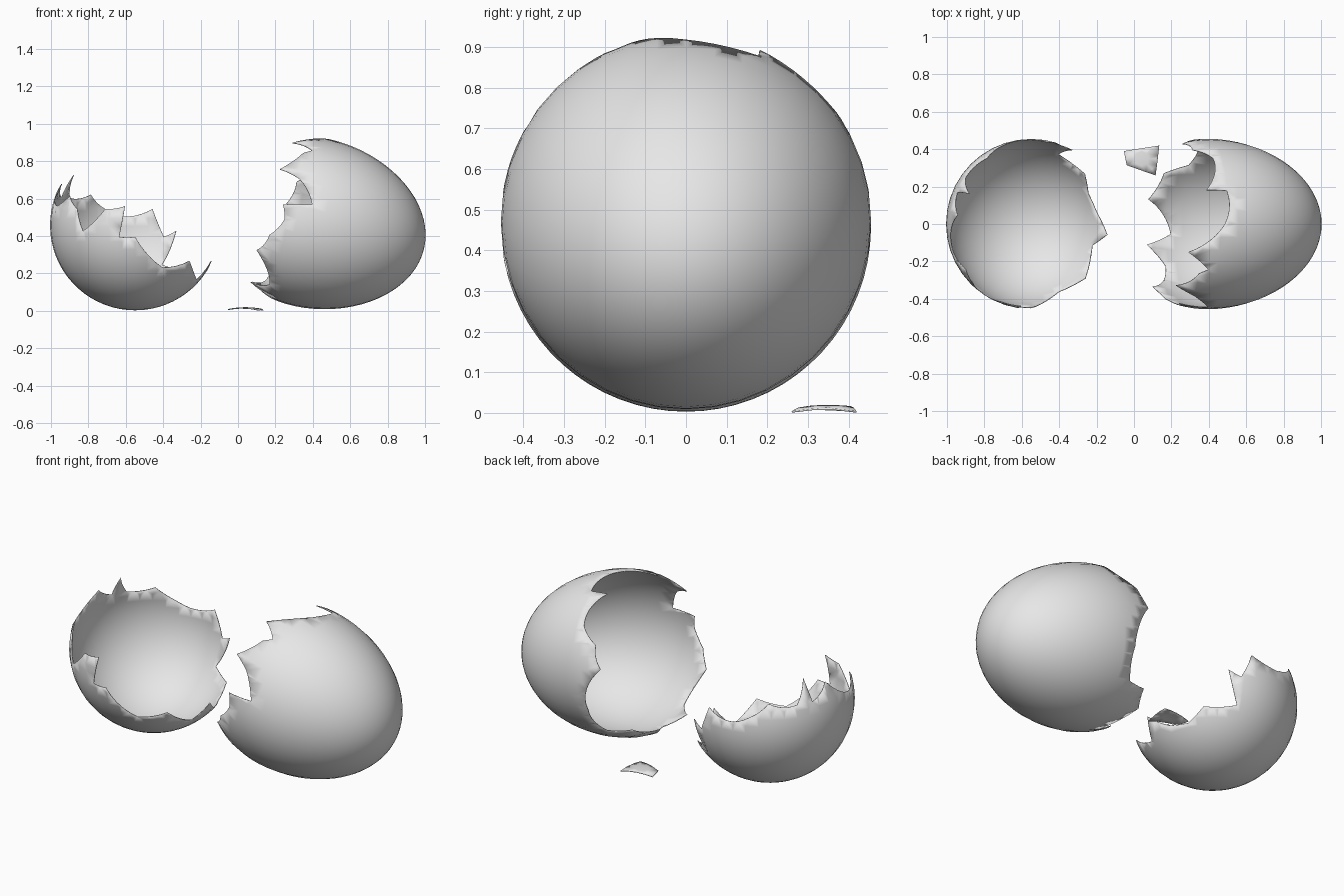
import bpy
import bmesh
from math import sin, cos, pi, radians
from mathutils import Vector, Matrix
from mathutils.geometry import delaunay_2d_cdt

if "Cube" in bpy.data.objects:
    bpy.data.objects.remove(bpy.data.objects["Cube"])

shell_white = bpy.data.materials.new("shell_white")
shell_white.use_nodes = True
COLOR = (0.8, 0.8, 0.8, 1)
shell_white.diffuse_color = COLOR
shell_white.node_tree.nodes["Principled BSDF"].inputs["Base Color"].default_value = COLOR


def polar(azimuth, angle):
    """Flat map of the egg: distance from the pole is the angle."""
    return Vector((cos(azimuth), sin(azimuth))) * angle


def shell(name, rim, center, frame, radius, tip, blunt, taper=0.0, rings=24, segments=40):
    """Piece of egg inside a jagged rim of (azimuth, angle from pole) in degrees."""
    corners = [polar(radians(a), radians(t)) for a, t in rim]
    outline = []
    for p, q in zip(corners, corners[1:] + corners[:1]):
        steps = max(1, round((q - p).length / 0.12))
        outline += [p.lerp(q, i / steps) for i in range(steps)]
    count = len(outline)
    reach = max(p.length for p in corners)
    grid = [Vector((0, 0))]
    for r in range(1, rings):
        grid += [polar(2 * pi * s / segments, reach * r / rings) for s in range(segments)]
    edges = [(i, (i + 1) % count) for i in range(count)]
    points, _, faces, *_ = delaunay_2d_cdt(outline + grid, edges, [], 1, 1e-5)

    # wrap the flat map onto the egg
    bm = bmesh.new()
    center = Vector(center)
    verts = []
    for p in points:
        t = p.length
        side = p.normalized() * radius * sin(t) * (1 - taper * cos(t))
        along = cos(t) * (tip if cos(t) > 0 else blunt)
        verts.append(bm.verts.new(center + frame @ Vector((side.x, side.y, along))))
    for f in faces:
        bm.faces.new([verts[i] for i in f])
    loose = [v for v in bm.verts if not v.link_faces]
    bmesh.ops.delete(bm, geom=loose, context="VERTS")
    bm.normal_update()
    for f in bm.faces:
        if f.normal.dot(f.calc_center_median() - center) < 0:
            f.normal_flip()
        f.smooth = True
    mesh = bpy.data.meshes.new(name)
    bm.to_mesh(mesh)
    bm.free()
    mesh.materials.append(shell_white)
    obj = bpy.data.objects.new(name, mesh)
    bpy.context.collection.objects.link(obj)
    thick = obj.modifiers.new("thickness", "SOLIDIFY")
    thick.thickness = 0.004
    thick.offset = -1


# large half lying on its side, narrow end tilted slightly down
tilt = radians(13)
lying = Matrix(((sin(tilt), 0, cos(tilt)), (0, 1, 0), (cos(tilt), 0, -sin(tilt))))
large_rim = [(0, 94), (23, 92), (24, 104), (51, 97), (64, 107), (81, 110), (112, 94),
             (136, 96), (141, 111), (161, 120), (187, 104), (196, 121), (211, 109),
             (238, 122), (254, 116), (268, 109), (278, 112), (282, 95), (299, 106),
             (306, 119), (323, 107), (327, 102), (339, 115)]
shell("large_shell_half", large_rim, (0.42, 0, 0.466), lying, 0.455, 0.59, 0.53, 0.05)

# small half standing as a bowl, open end up
upside_down = Matrix.Diagonal((1, 1, -1))
small_rim = [(-8, 65), (-19, 50), (-38, 59), (-45, 65), (-68, 60), (-83, 72), (-90, 82),
             (-101, 82), (-97, 103), (-111, 101), (-128, 86), (-134, 101), (-145, 110),
             (-160, 103), (173, 119), (157, 109), (154, 126), (145, 109), (124, 111),
             (111, 101), (99, 96), (78, 101), (70, 82), (61, 86), (69, 62), (43, 60),
             (28, 50), (10, 52)]
shell("small_shell_half", small_rim, (-0.55, 0, 0.458), upside_down, 0.455, 0.455, 0.455)

# loose chip on the ground
chip_rim = [(157, 13), (36, 15), (-50, 15), (204, 11)]
shell("shell_chip", chip_rim, (0.04, 0.35, -0.435), Matrix.Identity(3), 0.455, 0.455, 0.455,
      rings=3, segments=8)
